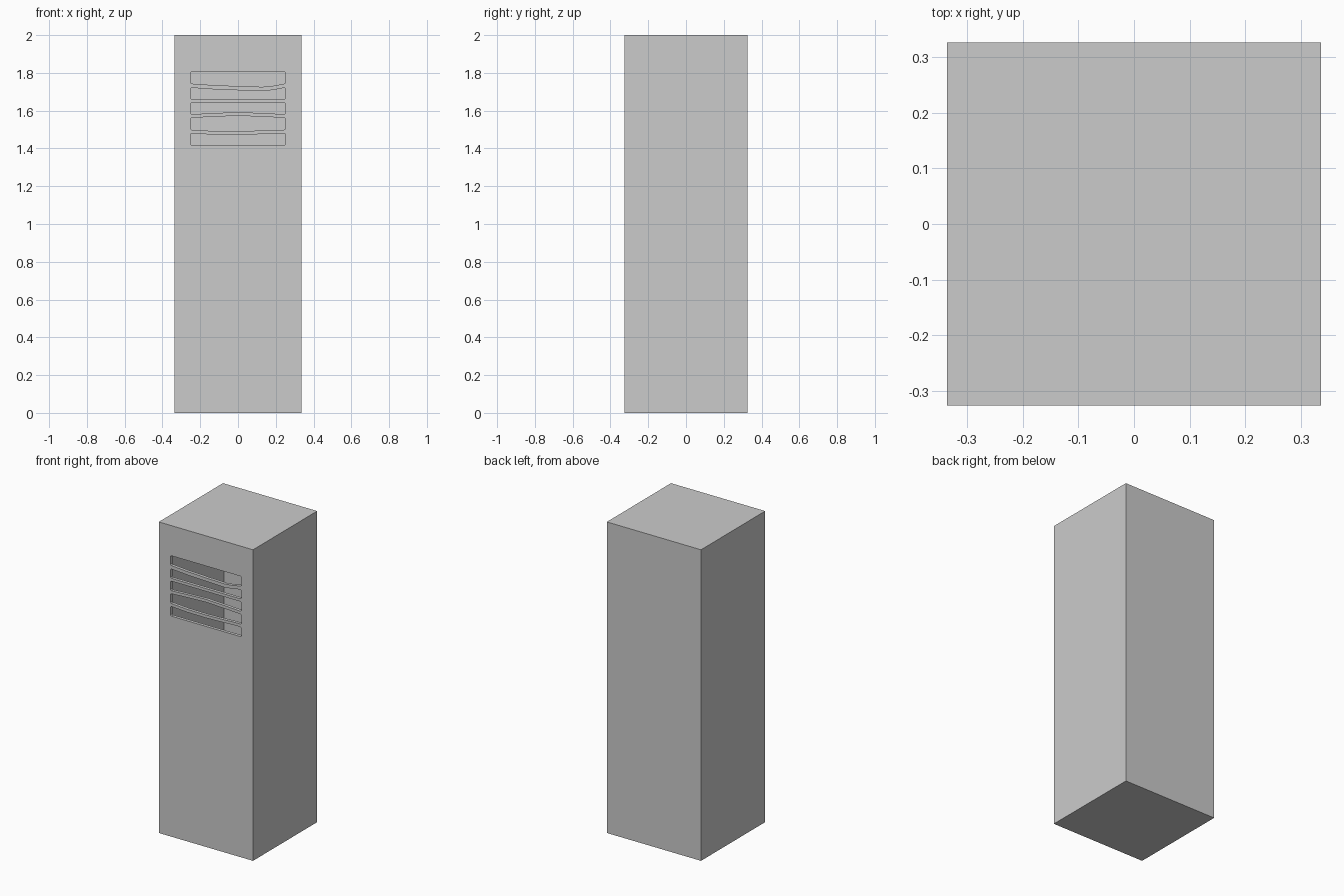
import bpy, bmesh

if "Cube" in bpy.data.objects:
    bpy.data.objects.remove(bpy.data.objects["Cube"])

W, D, H, T = 0.67, 0.652, 2.0, 0.02   # outer size and sheet thickness


def box(bm, sx, sy, z0, z1):
    r = bmesh.ops.create_cube(bm, size=1)
    for v in r["verts"]:
        v.co = (v.co.x * sx, v.co.y * sy, z0 + (v.co.z + 0.5) * (z1 - z0))
    return r["verts"]


def make_object(name, bm):
    me = bpy.data.meshes.new(name)
    bm.to_mesh(me)
    bm.free()
    ob = bpy.data.objects.new(name, me)
    bpy.context.collection.objects.link(ob)
    return ob


# hollow sheet-metal cabinet: outer box plus inward-facing inner box
bm = bmesh.new()
box(bm, W, D, 0, H)
inner = box(bm, W - 2 * T, D - 2 * T, T, H - T)
bmesh.ops.reverse_faces(bm, faces=list({f for v in inner for f in v.link_faces}))
cabinet = make_object("locker_body", bm)

# vent slots: the bars between them are slightly bent
XS = [-0.13, 0.0, 0.13, 0.19]
FLAT = [0, 0, 0, 0]
DIP = [-0.008, -0.013, -0.017, -0.011]
RISE = [0.006, 0.011, 0.006, 0.003]
SAG = [-0.007, -0.008, -0.004, -0.001]
SLOTS = [  # top z, top bend, bottom z, bottom bend
    (1.806, FLAT, 1.743, DIP),
    (1.721, DIP, 1.661, FLAT),
    (1.643, FLAT, 1.581, RISE),
    (1.562, RISE, 1.499, SAG),
    (1.480, SAG, 1.418, FLAT),
]
HALF, C = 0.252, 0.006   # slot half width and corner cut

bm = bmesh.new()
for top, tb, bot, bb in SLOTS:
    pts = [(-HALF, bot + C), (-HALF + C, bot)]
    pts += [(x, bot + b) for x, b in zip(XS, bb)]
    pts += [(HALF - C, bot), (HALF, bot + C), (HALF, top - C), (HALF - C, top)]
    pts += [(x, top + b) for x, b in reversed(list(zip(XS, tb)))]
    pts += [(-HALF + C, top), (-HALF, top - C)]
    f = bm.faces.new([bm.verts.new((x, -D / 2 - 0.05, z)) for x, z in pts])
    ext = bmesh.ops.extrude_face_region(bm, geom=[f])
    bmesh.ops.translate(bm, vec=(0, 0.12, 0),
                        verts=[g for g in ext["geom"] if isinstance(g, bmesh.types.BMVert)])
bmesh.ops.recalc_face_normals(bm, faces=bm.faces)
cutter = make_object("vent_slot_cutter", bm)
cutter.hide_render = True
cutter.display_type = 'WIRE'

# cut the slots through the front panel
mod = cabinet.modifiers.new("vent_slots", 'BOOLEAN')
mod.operation = 'DIFFERENCE'
mod.solver = 'EXACT'
mod.object = cutter
bpy.context.view_layer.objects.active = cabinet
cabinet.select_set(True)
bpy.ops.object.modifier_apply(modifier=mod.name)
bpy.data.objects.remove(cutter)
